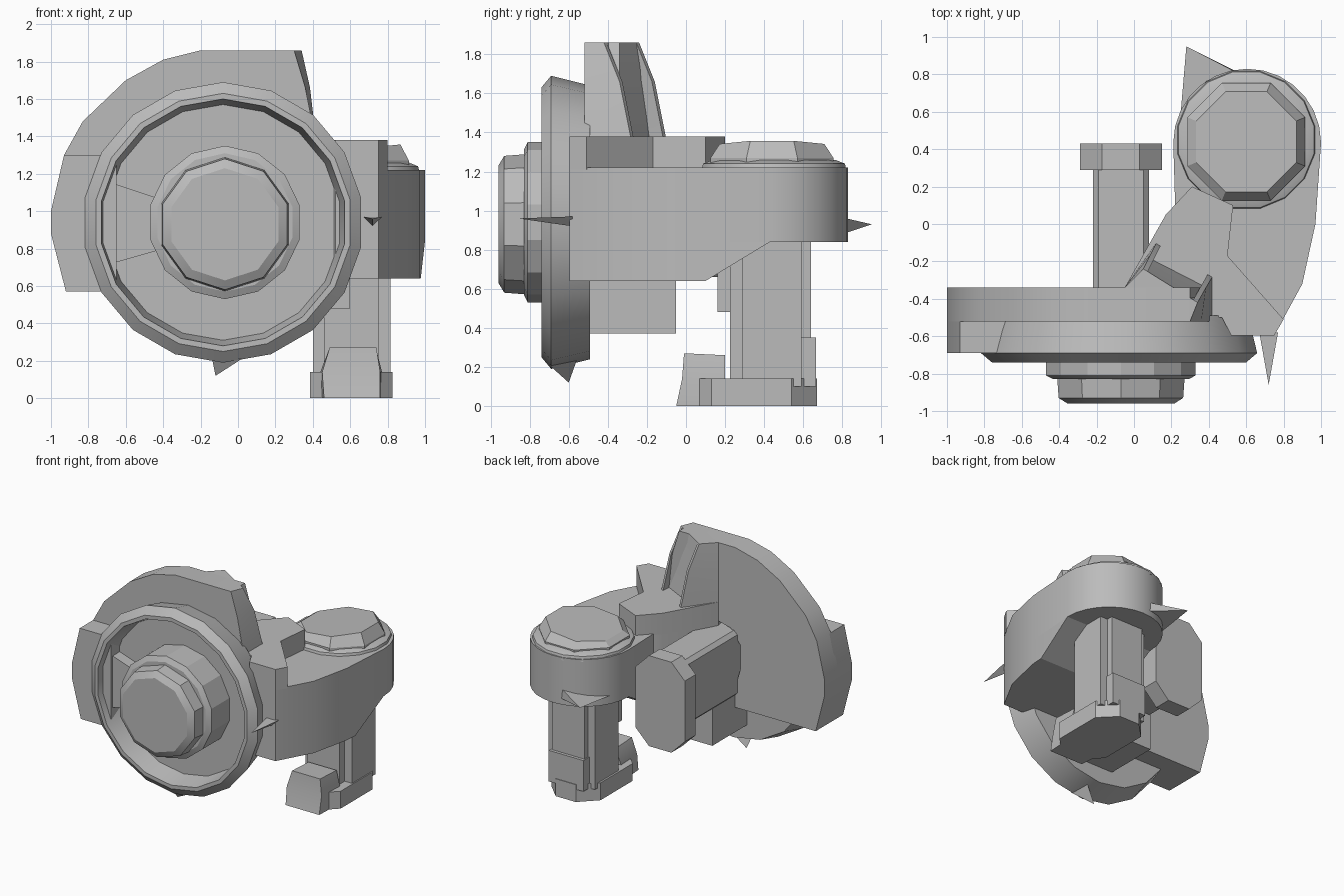
import bpy
import bmesh
from math import sin, cos, pi, radians
from mathutils import Vector

if "Cube" in bpy.data.objects:
    bpy.data.objects.remove(bpy.data.objects["Cube"], do_unlink=True)

GREY = (0.5, 0.5, 0.5, 1)
metal = bpy.data.materials.new("grey metal")
metal.use_nodes = True
metal.diffuse_color = GREY
metal.node_tree.nodes["Principled BSDF"].inputs["Base Color"].default_value = GREY


def finish(name, bm):
    bmesh.ops.recalc_face_normals(bm, faces=bm.faces)
    mesh = bpy.data.meshes.new(name)
    bm.to_mesh(mesh)
    bm.free()
    mesh.materials.append(metal)
    ob = bpy.data.objects.new(name, mesh)
    bpy.context.collection.objects.link(ob)
    bpy.ops.object.select_all(action='DESELECT')
    bpy.context.view_layer.objects.active = ob
    ob.select_set(True)
    bpy.ops.object.shade_smooth_by_angle(angle=radians(25))


def loft(rings):
    """Skin a list of equal-length rings and cap both ends."""
    bm = bmesh.new()
    vs = [[bm.verts.new(p) for p in ring] for ring in rings]
    n = len(vs[0])
    for a, b in zip(vs, vs[1:]):
        for i in range(n):
            j = (i + 1) % n
            bm.faces.new((a[i], a[j], b[j], b[i]))
    bm.faces.new(vs[0])
    bm.faces.new(vs[-1])
    return bm


def upright(plan, z0, z1):
    return loft([[(x, y, z) for x, y in plan] for z in (z0, z1)])


def deep(outline, y0, y1):
    return loft([[(x, y, z) for x, z in outline] for y in (y0, y1)])


def circle(cx, cy, r, n):
    return [(cx + r * cos(2 * pi * (i + 0.5) / n),
             cy + r * sin(2 * pi * (i + 0.5) / n)) for i in range(n)]


def octagon(x0, x1, y0, y1, c):
    return [(x0 + c, y0), (x1 - c, y0), (x1, y0 + c), (x1, y1 - c),
            (x1 - c, y1), (x0 + c, y1), (x0, y1 - c), (x0, y0 + c)]


def box(x0, x1, y0, y1, z0, z1):
    return upright([(x0, y0), (x1, y0), (x1, y1), (x0, y1)], z0, z1)


def turned(name, cx, cz, profile, sides):
    """Lathe a (y, radius) profile about the front-back axis."""
    finish(name, loft([[(x, y, z) for x, z in circle(cx, cz, r, sides)]
                       for y, r in profile]))


def spike(name, base, tip):
    bm = bmesh.new()
    a = [bm.verts.new(p) for p in base]
    t = bm.verts.new(tip)
    bm.faces.new(a)
    for i in range(3):
        bm.faces.new((a[i], a[(i + 1) % 3], t))
    finish(name, bm)


# Dished wheel, spoke, hub and nut
turned("dished_wheel", -0.08, 0.94,
       [(-0.49, 0.70), (-0.69, 0.75), (-0.74, 0.69), (-0.74, 0.66), (-0.58, 0.63)], 18)
finish("wheel_spoke", deep([(-0.71, 0.71), (-0.43, 0.79), (-0.43, 1.07), (-0.7, 1.16)],
                           -0.67, -0.55))
turned("wheel_hub", -0.07, 0.94, [(-0.55, 0.41), (-0.81, 0.41), (-0.83, 0.37)], 14)
turned("wheel_nut", -0.07, 0.93, [(-0.80, 0.36), (-0.93, 0.35), (-0.96, 0.30)], 10)
spike("wheel_spur", [(-0.14, -0.66, 0.22), (0.02, -0.70, 0.21), (0, -0.55, 0.26)],
      (-0.12, -0.60, 0.12))

# Curved housing hooked around the rear stem, with the forward block on its side
arc = [(-0.92, 0.57), (-1, 0.88), (-1, 1.0), (-0.93, 1.30)]
housing = arc + [(-0.83, 1.48), (-0.6, 1.70), (-0.4, 1.81), (-0.2, 1.86), (0.3, 1.86),
                 (0.36, 1.66), (0.41, 1.38), (0.41, 1.24), (0.0, 1.24), (-0.16, 1.2),
                 (-0.25, 1.08), (-0.25, 0.9), (-0.2, 0.72), (-0.13, 0.57)]
finish("housing", deep(housing, -0.52, -0.34))
finish("housing_side_block", deep(arc + [(-0.65, 1.30), (-0.65, 0.57)], -0.69, -0.50))

# Fin joining housing and arm: a solid core set back between two thin walls.
# Each level: height, root left, end left, root right, end right
LEVELS = [(1.36, (-0.05, -0.34), (0.12, -0.10), (0.42, -0.52), (0.42, -0.28)),
          (1.66, (-0.05, -0.34), (0.09, -0.16), (0.36, -0.52), (0.385, -0.34)),
          (1.86, (-0.05, -0.34), (0.05, -0.24), (0.30, -0.52), (0.34, -0.42))]


def fin_slab(name, s0, s1, reach):
    rings = []
    for z, rl, el, rr, er in LEVELS:
        rl, el, rr, er = map(Vector, (rl, el, rr, er))
        ends = [(rl.lerp(rr, s), el.lerp(er, s)) for s in (s0, s1)]
        (a, b), (d, c) = ends
        r = reach if z < 1.8 else 1
        rings.append([(*p, z) for p in (a, a.lerp(b, r), d.lerp(c, r), d)])
    finish(name, loft(rings))


fin_slab("fin_core", 0.04, 0.96, 0.7)
fin_slab("fin_left_wall", 0, 0.08, 1)
fin_slab("fin_right_wall", 0.92, 1, 1)

# Arm: full-height body, sloping underside and raised step
boss = [(0.605 + 0.395 * cos(t * pi / 14), 0.435 + 0.395 * sin(t * pi / 14))
        for t in range(15)]
front = [(-0.02, -0.50), (0.47, -0.50), (0.52, -0.595), (0.75, -0.595)]
inner = [(0.17, 0.05), (-0.05, -0.34)]
arm = front + [(0.9, -0.32), (0.97, 0.0)] + boss + [(0.22, 0.10)] + inner
finish("arm_body", upright(arm, 0.84, 1.22))
under = upright(arm, 0.64, 0.84)
cut = bmesh.ops.bisect_plane(under, geom=under.verts[:] + under.edges[:] + under.faces[:],
                             plane_co=(0, 0.1, 0.64), plane_no=(0, 0.2, -0.33),
                             clear_outer=True)
bmesh.ops.holes_fill(under, edges=[e for e in cut["geom_cut"]
                                   if isinstance(e, bmesh.types.BMEdge)])
finish("arm_underside", under)
step = front + [(0.8, -0.51), (0.5, -0.17), (0.53, 0.10), (0.31, 0.20)] + inner
finish("arm_step", upright(step, 1.21, 1.38))

# Cap and faceted nut over the post
finish("post_cap", loft([[(x, y, z) for x, y in circle(0.6, 0.45, r, 16)]
                         for z, r in ((1.20, 0.38), (1.24, 0.37), (1.26, 0.32))]))
nut = loft([[(x, y, z) for x, y in circle(0.6, 0.44, r, 8)]
            for z, r in ((1.22, 0.34), (1.27, 0.34), (1.33, 0.29))])
for v in nut.verts:
    if v.co.z > 1.3:
        v.co.z += 0.1 * (v.co.x - 0.6)
finish("post_nut", nut)

# Post with ribs, and its foot with a raised nose
finish("post", box(0.40, 0.815, 0.29, 0.59, 0.1, 0.9))
finish("post_rib", box(0.46, 0.75, 0.225, 0.64, 0.1, 0.9))
finish("post_heel", box(0.45, 0.76, 0.5, 0.665, 0.1, 0.35))
finish("post_catch", box(0.46, 0.6, 0.16, 0.30, 0.48, 0.72))
finish("post_foot", upright(octagon(0.385, 0.825, 0.0, 0.67, 0.13), 0, 0.14))
finish("foot_nose", loft([
    [(0.46, -0.05, 0), (0.76, -0.05, 0), (0.77, 0.2, 0), (0.44, 0.2, 0)],
    [(0.45, -0.02, 0.14), (0.76, -0.02, 0.14), (0.77, 0.2, 0.14), (0.44, 0.2, 0.14)],
    [(0.49, -0.01, 0.27), (0.74, -0.01, 0.27), (0.74, 0.2, 0.26), (0.49, 0.2, 0.26)]]))

# Rear stem, its end plate and lower block
finish("rear_stem", deep(octagon(-0.22, 0.08, 0.66, 1.19, 0.03), -0.5, 0.32))
finish("rear_end_plate", deep(octagon(-0.29, 0.15, 0.49, 1.22, 0.12), 0.29, 0.43))
finish("rear_lower_block", box(-0.2, 0.06, -0.5, -0.05, 0.37, 0.67))

# Small pointed burrs on the arm
spike("front_burr", [(0.67, -0.58, 0.97), (0.77, -0.58, 0.97), (0.72, -0.58, 0.92)],
      (0.72, -0.86, 0.96))
spike("rear_burr", [(0.24, 0.48, 0.90), (0.58, 0.80, 0.88), (0.53, 0.82, 0.96)],
      (0.28, 0.95, 0.93))
